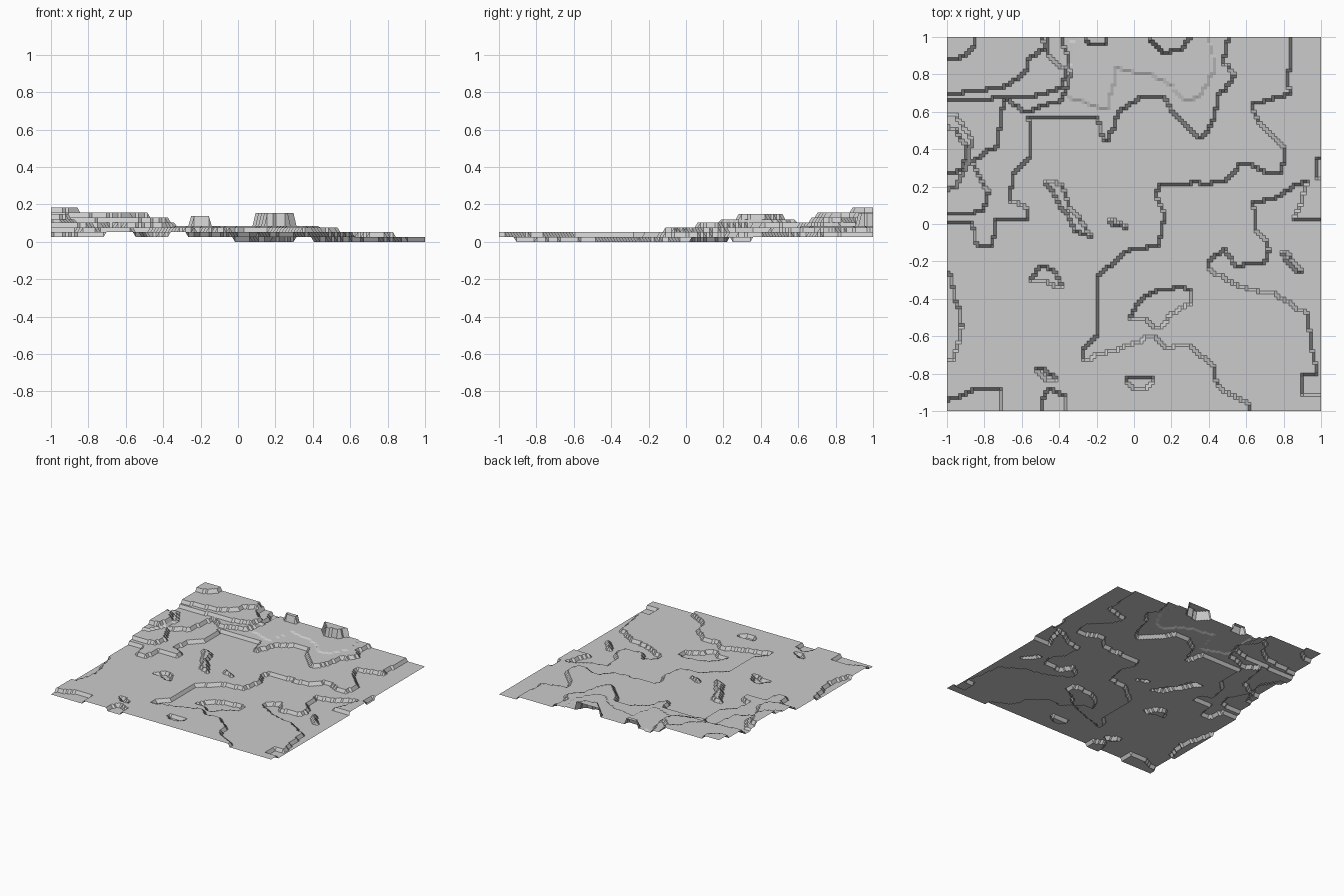
import bpy, bmesh
from mathutils import Vector, noise

N = 128          # grid cells per side
STEP = 0.026     # height of one terrace

# Terraces, painted in order: (height level, outline)
low_plain = [(.83, 1.1), (.83, .70), (.63, .64), (.66, .55), (.8, .41), (.79, .27), (.72, .27), (.58, .33),
             (.48, .22), (.14, .21), (.11, .15), (.17, .05), (.13, -.11), (-.04, -.15), (-.2, -.28),
             (-.2, -.6), (-.28, -.68), (-.26, -.72), (-.05, -.66), (.1, -.6), (.17, -.66), (.3, -.65),
             (.43, -.76), (.45, -.87), (.62, -.97), (.64, -1.1), (1.1, -1.1), (1.1, 1.1)]
basin = [(1.1, .04), (.85, .02), (.89, .1), (.93, .23), (.86, .21), (.75, .13), (.64, .12), (.65, -.02),
         (.72, -.14), (.7, -.21), (.55, -.22), (.48, -.14), (.4, -.2), (.42, -.26), (.6, -.35), (.75, -.37),
         (.92, -.48), (.95, -.65), (.98, -.8), (.9, -.81), (.9, -.91), (1.1, -.92)]
pit = [(-.03, -.5), (.02, -.42), (.15, -.34), (.3, -.35), (.3, -.42), (.18, -.5), (.13, -.57), (.07, -.52)]
islet = [(.78, -.15), (.82, -.16), (.9, -.25), (.87, -.26)]
edge_nick = [(.98, .34), (1.1, .34), (1.1, .25), (.98, .25)]
hollows = [
    [(-.04, -.82), (.1, -.82), (.07, -.89), (-.01, -.88)],
    [(-.54, -.77), (-.49, -.77), (-.4, -.83), (-.47, -.83)],
    [(-.56, -.31), (-.5, -.23), (-.43, -.24), (-.38, -.34), (-.46, -.31)],
    [(-.49, -.95), (-.46, -.88), (-.36, -.92), (-.39, -1.1), (-.49, -1.1)],
    [(-1.1, -.96), (-.93, -.92), (-.85, -.88), (-.71, -.87), (-.72, -1.1), (-1.1, -1.1)],
    [(-1.1, -.2), (-.98, -.27), (-.95, -.42), (-.92, -.55), (-.96, -.73), (-1.1, -.76)]]
foothill = [(-1.1, .01), (-.87, .01), (-.86, -.03), (-.84, -.12), (-.76, -.11), (-.75, .02), (-.57, .03),
            (-.58, .1), (-.66, .13), (-.64, .27), (-.54, .38), (-.57, .57), (-.2, .57), (-.15, .42),
            (-.08, .6), (.03, .68), (.17, .67), (.23, .57), (.36, .45), (.42, .55), (.45, .68),
            (.54, .79), (.48, .87), (.53, 1.1), (-1.1, 1.1)]
knolls = [[(-.47, .22), (-.39, .22), (-.34, .09), (-.22, -.07), (-.31, -.04), (-.37, .06)],
          [(-.13, .03), (-.08, .01), (-.05, -.02), (-.11, -.01)]]
shelf = [(-1.1, .07), (-.9, .06), (-.8, .08), (-.78, .17), (-.87, .33), (-.73, .42), (-.7, .66),
         (-.57, .6), (-.38, .66), (-.34, .8), (-.4, 1.1), (-1.1, 1.1)]
saddle = [(-.34, .9), (-.35, .67), (-.25, .65), (-.14, .6), (-.1, .83), (.1, .8), (.2, .74),
          (.26, .66), (.35, .68), (.44, .85), (.36, 1.1), (-.3, 1.1)]
west_slope = [(-1.1, .16), (-.95, .2), (-.88, .33), (-.87, .45), (-.95, .58), (-1.1, .62)]
west_peak = [(-1.1, .26), (-.92, .29), (-.89, .4), (-.95, .5), (-1.1, .56)]
upper = [(-1.1, .66), (-.7, .67), (-.55, .67), (-.38, .74), (-.36, .82), (-.47, .9), (-.45, 1.1), (-1.1, 1.1)]
top_terrace = [(-1.1, .69), (-.73, .72), (-.6, .8), (-.56, .88), (-.47, .94), (-.5, 1.1), (-1.1, 1.1)]
summit = [(-1.1, .87), (-.93, .88), (-.86, .95), (-.85, 1.1), (-1.1, 1.1)]
back_knob = [(-.27, 1.1), (-.25, .97), (-.16, .97), (-.14, 1.1)]
back_block = [(.08, 1.1), (.1, .97), (.15, .91), (.27, .94), (.34, 1.1)]

layers = [(1, low_plain), (0, basin), (0, pit), (1, islet), (0, edge_nick)]
layers += [(1, h) for h in hollows]
layers += [(3, foothill)] + [(3, k) for k in knolls]
layers += [(3.3, saddle), (4, shelf), (4.6, west_slope), (5.7, west_peak), (5, upper),
           (6, top_terrace), (7.1, summit), (5.3, back_knob), (5.9, back_block)]


def inside(x, y, poly):
    hit = False
    for (x1, y1), (x2, y2) in zip(poly, poly[1:] + poly[:1]):
        if (y1 > y) != (y2 > y) and x < x1 + (y - y1) * (x2 - x1) / (y2 - y1):
            hit = not hit
    return hit


def height(x, y):
    # slightly wander the outlines so the terrace edges look eroded
    px = x + 0.012 * noise.noise(Vector((x * 14, y * 14, 0)))
    py = y + 0.012 * noise.noise(Vector((x * 14, y * 14, 7.3)))
    level = 2
    for lv, poly in layers:
        if inside(px, py, poly):
            level = lv
    return level * STEP


# Terrain sheet: a fine grid lifted to its terrace heights
bm = bmesh.new()
bmesh.ops.create_grid(bm, x_segments=N, y_segments=N, size=1.0)
for v in bm.verts:
    v.co.z = height(v.co.x, v.co.y)
bm.normal_update()
mesh = bpy.data.meshes.new("terrain")
bm.to_mesh(mesh)
bm.free()
terrain = bpy.data.objects.new("terrain", mesh)
bpy.context.collection.objects.link(terrain)
